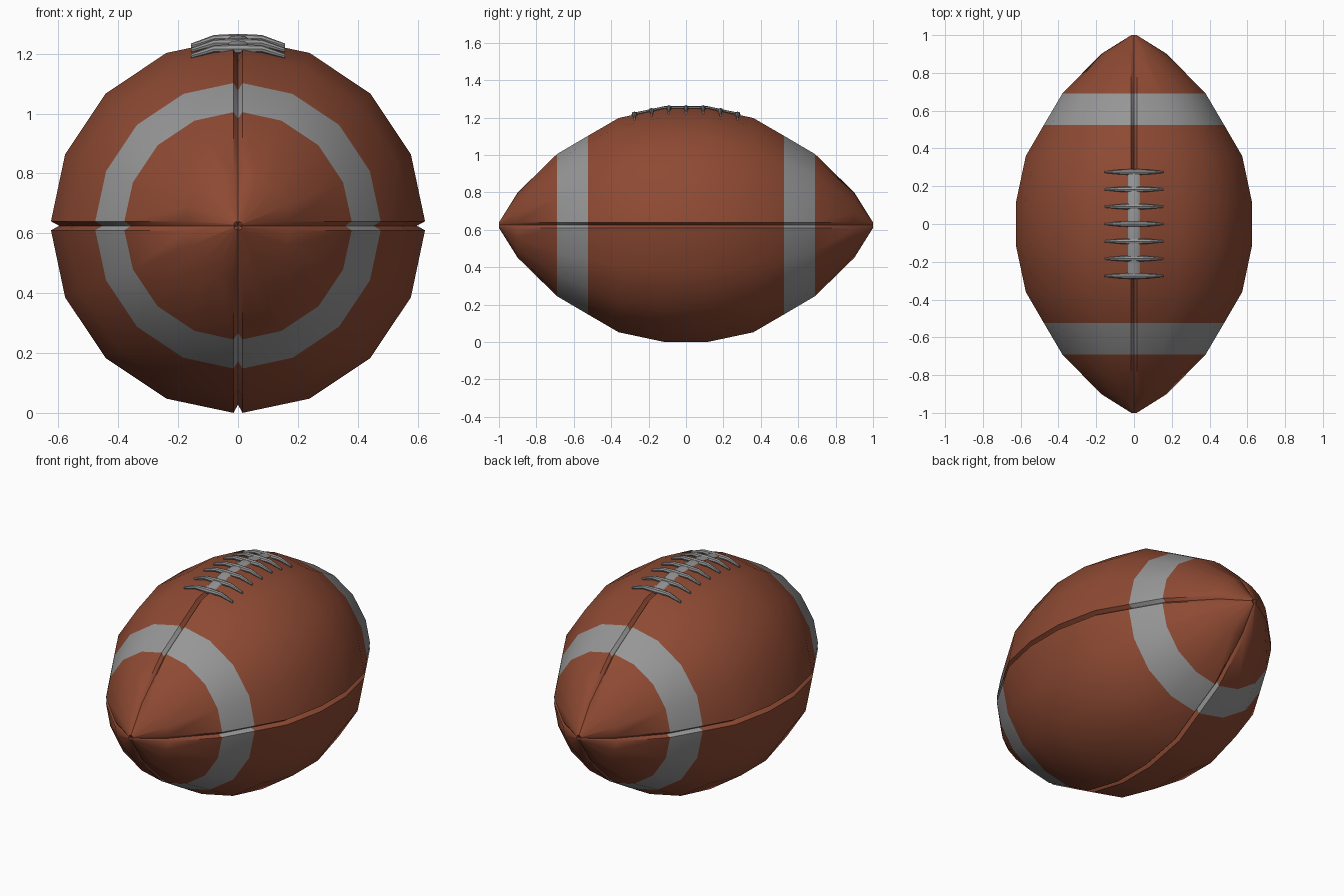
import bpy, bmesh, math

if "Cube" in bpy.data.objects:
    bpy.data.objects.remove(bpy.data.objects["Cube"])

CZ = 0.625  # height of the ball's long axis


def material(name, rgb):
    m = bpy.data.materials.new(name)
    m.diffuse_color = (*rgb, 1)
    m.use_nodes = True
    m.node_tree.nodes["Principled BSDF"].inputs["Base Color"].default_value = m.diffuse_color
    return m


leather = material("leather", (0.27, 0.068, 0.033))
white = material("stripe_grey", (0.305, 0.305, 0.305))


def loft(name, rings, mats, cap_points=None, stripe=()):
    """Skin a list of equal-length rings, closing the ends."""
    bm = bmesh.new()
    vs = [[bm.verts.new(p) for p in ring] for ring in rings]
    n = len(vs[0])
    for i in range(len(vs) - 1):
        for j in range(n):
            k = (j + 1) % n
            f = bm.faces.new((vs[i][j], vs[i][k], vs[i + 1][k], vs[i + 1][j]))
            f.material_index = 1 if i in stripe else 0
    for e, ring in enumerate((vs[0], vs[-1])):
        if cap_points:
            tip = bm.verts.new(cap_points[e])
            for j in range(n):
                bm.faces.new((ring[j], ring[(j + 1) % n], tip))
        else:
            bm.faces.new(ring)
    bmesh.ops.recalc_face_normals(bm, faces=bm.faces[:])
    me = bpy.data.meshes.new(name)
    bm.to_mesh(me)
    bm.free()
    for m in mats:
        me.materials.append(m)
    ob = bpy.data.objects.new(name, me)
    bpy.context.collection.objects.link(ob)
    bpy.ops.object.select_all(action='DESELECT')
    ob.select_set(True)
    bpy.context.view_layer.objects.active = ob
    bpy.ops.object.shade_smooth_by_angle(angle=math.radians(35))
    return ob


# Ball: sixteen-sided rings with a V groove at each of the four seams
half = [(1.0, 0.015), (0.9, 0.175), (0.69, 0.38), (0.525, 0.477), (0.36, 0.573), (0.115, 0.625)]
profile = [(-y, r) for y, r in half] + half[::-1]


def ball_ring(y, r):
    w = min(0.015, 0.3 * r)
    d = min(0.028 * math.sqrt(r / 0.625), 0.4 * r)
    edge = math.asin(w / r)
    pts = []
    for q in range(4):
        a0 = q * math.pi / 2
        quarter = [(r - d, 0), (r, edge)]
        quarter += [(r, math.radians(22.5 * k)) for k in (1, 2, 3)]
        quarter.append((r, math.pi / 2 - edge))
        pts += [(s * math.cos(a0 + a), y, CZ + s * math.sin(a0 + a)) for s, a in quarter]
    return pts


loft("ball", [ball_ring(y, r) for y, r in profile], [leather, white],
     [(0, -0.99, CZ), (0, 0.99, CZ)], stripe=(2, 8))


def top_z(y):
    """Height of the ball's top line near the middle."""
    return CZ + 0.625 - max(0, abs(y) - 0.115) * 0.052 / 0.245


def oval(u, v, sides=8):
    return [(u * math.cos(2 * math.pi * i / sides), v * math.sin(2 * math.pi * i / sides))
            for i in range(sides)]


# Long lace lying along the top seam
loft("lace_strip",
     [[(x, y, top_z(y) + 0.002 + z) for x, z in oval(0.031, 0.009)]
      for y in (-0.285, -0.2, -0.115, 0, 0.115, 0.2, 0.285)], [white])

# Seven cross laces, bent down and thinned toward their ends
sections = [(-0.157, -0.024, 0.005), (-0.08, 0, 0.0125), (0, 0, 0.0165),
            (0.08, 0, 0.0125), (0.157, -0.024, 0.005)]
for i in range(7):
    y0 = (i - 3) * 0.0917
    loft(f"cross_lace_{i + 1}",
         [[(x, y0 + y, top_z(y0) + dz + z) for y, z in oval(r, max(r, 0.008))]
          for x, dz, r in sections], [white])
